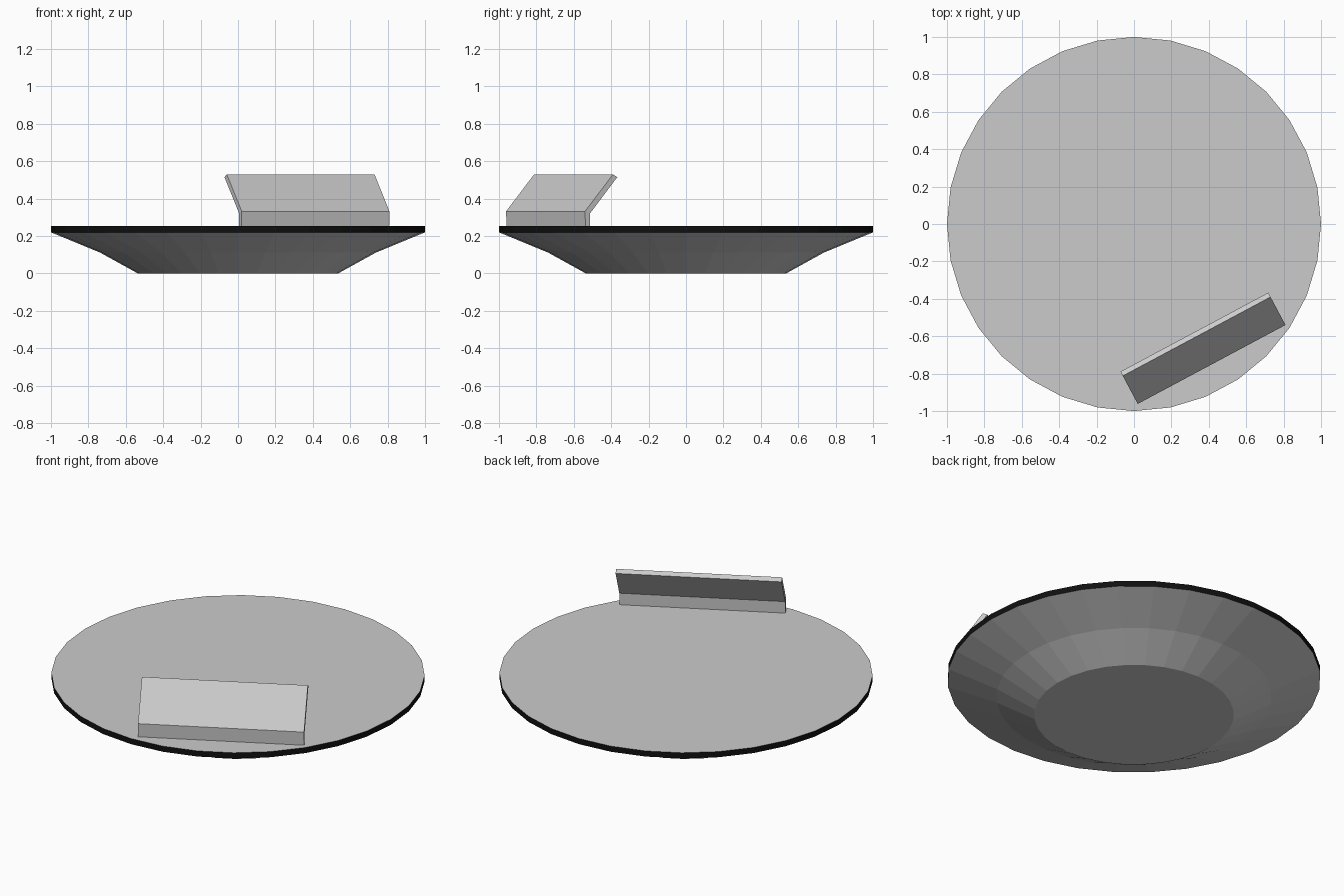
import bpy, bmesh
from math import cos, sin, tau
from mathutils import Vector

if "Cube" in bpy.data.objects:
    bpy.data.objects.remove(bpy.data.objects["Cube"])

SIDES = 32
RIM_LOW, DECK = 0.22, 0.253


def finish(bm, name, colour=None):
    me = bpy.data.meshes.new(name)
    bm.to_mesh(me)
    bm.free()
    ob = bpy.data.objects.new(name, me)
    bpy.context.collection.objects.link(ob)
    if colour:
        mat = bpy.data.materials.new(name + "_colour")
        mat.diffuse_color = colour
        mat.use_nodes = True
        mat.node_tree.nodes["Principled BSDF"].inputs["Base Color"].default_value = mat.diffuse_color
        me.materials.append(mat)
    return ob


def lathe(name, profile, cap_bottom=False, colour=None):
    """Faceted surface of revolution, profile of (radius, z) from bottom to top."""
    bm = bmesh.new()
    rings = [[bm.verts.new((r * cos(tau * i / SIDES), r * sin(tau * i / SIDES), z))
              for i in range(SIDES)] for r, z in profile]
    for a, b in zip(rings, rings[1:]):
        for i in range(SIDES):
            j = (i + 1) % SIDES
            bm.faces.new((a[i], a[j], b[j], b[i]))
    if cap_bottom:
        bm.faces.new(rings[0][::-1])
    return finish(bm, name, colour)


# Dished underside with flat base
lathe("underside", [(0.535, 0), (0.738, 0.112), (1, RIM_LOW)], cap_bottom=True)

# Black band round the edge
lathe("rim_band", [(1, RIM_LOW), (1, DECK)], colour=(0.005, 0.005, 0.005, 1))

# Flat top
bm = bmesh.new()
bmesh.ops.create_circle(bm, cap_ends=True, segments=SIDES, radius=1)
bmesh.ops.translate(bm, verts=bm.verts, vec=(0, 0, DECK))
for f in bm.faces:
    if f.normal.z < 0:
        f.normal_flip()
finish(bm, "deck")

# Bent panel: short upright foot and a plate leaning inward
start, end = Vector((0.02, -0.962, 0)), Vector((0.81, -0.54, 0))
along = (end - start).normalized()
inward = Vector((-along.y, along.x, 0))
section = [(0.003, DECK), (0, 0.332), (0.17, 0.53),
           (0.196, 0.515), (0.031, 0.322), (0.029, DECK)]
bm = bmesh.new()
ends = [[bm.verts.new(p + inward * d + Vector((0, 0, z))) for d, z in section]
        for p in (start, end)]
for side in ends:
    bm.faces.new(side)
for i in range(len(section)):
    j = (i + 1) % len(section)
    bm.faces.new((ends[0][i], ends[0][j], ends[1][j], ends[1][i]))
bmesh.ops.recalc_face_normals(bm, faces=bm.faces)
finish(bm, "control_panel")
